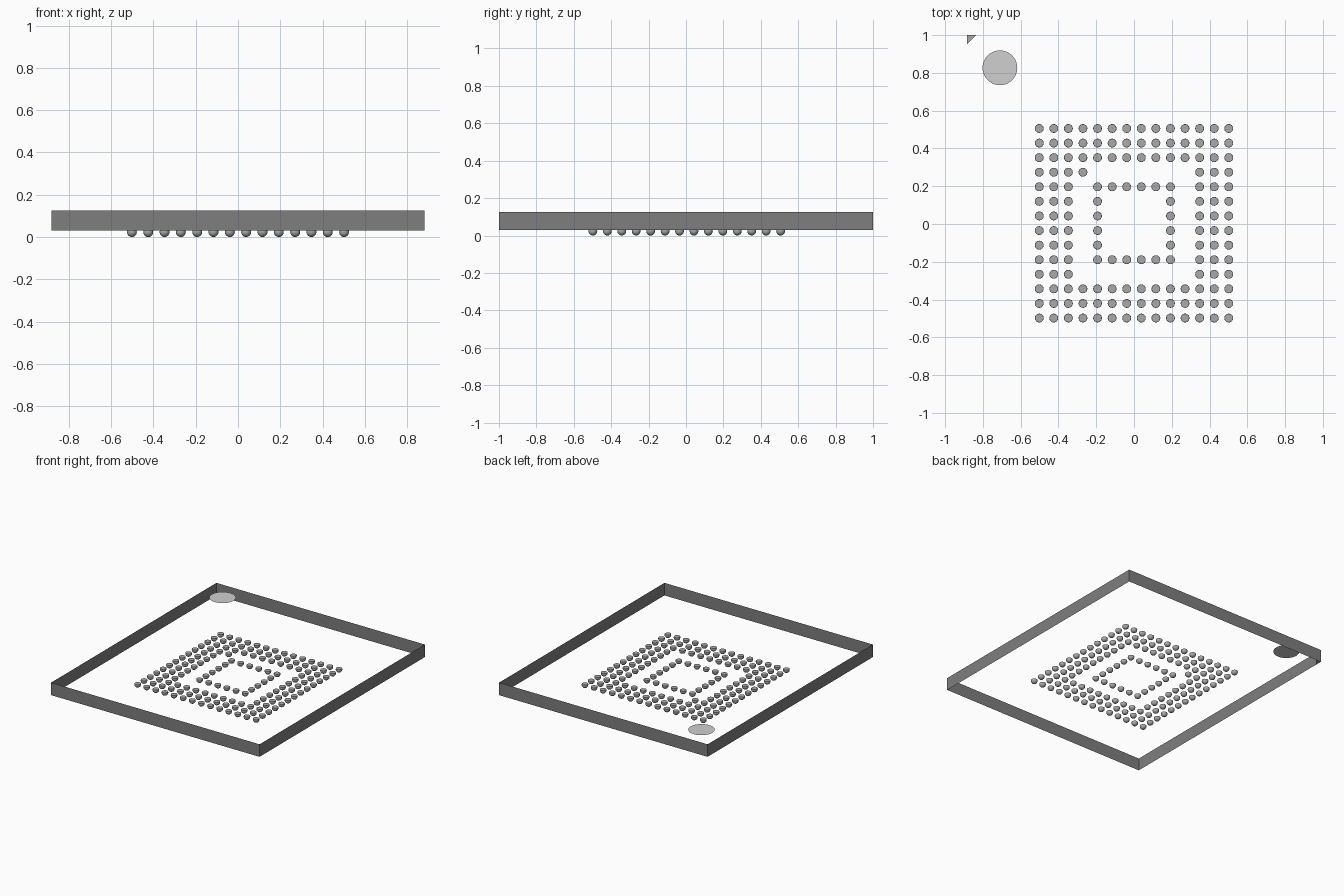
import bpy, bmesh, math

cube = bpy.data.objects.get("Cube")
if cube:
    bpy.data.objects.remove(cube, do_unlink=True)

HALF_X, HALF_Y = 0.883, 1.0      # package half sizes
BASE_Z, TOP_Z = 0.03, 0.126      # package bottom and top
BALL_R = 0.0235
COUNT, PITCH = 14, 0.0772        # ball grid


def material(name, value):
    m = bpy.data.materials.new(name)
    m.use_nodes = True
    colour = (value, value, value, 1)
    m.diffuse_color = colour
    m.node_tree.nodes["Principled BSDF"].inputs["Base Color"].default_value = colour
    return m


dark_grey = material("dark grey", 0.21)
mid_grey = material("mid grey", 0.40)
light_grey = material("light grey", 0.63)


def add_object(name, bm, mat):
    mesh = bpy.data.meshes.new(name)
    bm.to_mesh(mesh)
    bm.free()
    mesh.materials.append(mat)
    ob = bpy.data.objects.new(name, mesh)
    bpy.context.collection.objects.link(ob)
    return ob


def flat_plate(name, points, z, mat):
    bm = bmesh.new()
    bm.faces.new([bm.verts.new((x, y, z)) for x, y in points])
    return add_object(name, bm, mat)


# Package side walls: an open rectangular band
bm = bmesh.new()
corners = [(-HALF_X, -HALF_Y), (HALF_X, -HALF_Y), (HALF_X, HALF_Y), (-HALF_X, HALF_Y)]
low = [bm.verts.new((x, y, BASE_Z)) for x, y in corners]
high = [bm.verts.new((x, y, TOP_Z)) for x, y in corners]
for i in range(4):
    j = (i + 1) % 4
    bm.faces.new((low[i], low[j], high[j], high[i]))
add_object("package_walls", bm, dark_grey)

# Round marker level with the top
circle = [(-0.71 + 0.092 * math.cos(math.tau * i / 40),
           0.827 + 0.092 * math.sin(math.tau * i / 40)) for i in range(40)]
flat_plate("round_marker", circle, TOP_Z, light_grey)

# Small triangular marker in the corner of the underside
flat_plate("corner_marker", [(-HALF_X, HALF_Y), (-HALF_X, HALF_Y - 0.047),
                             (-HALF_X + 0.047, HALF_Y)], BASE_Z, mid_grey)

# One solder ball: a sphere cut flat at the package underside
bm = bmesh.new()
bmesh.ops.create_uvsphere(bm, u_segments=16, v_segments=10, radius=BALL_R)
bmesh.ops.translate(bm, verts=bm.verts, vec=(0, 0, BALL_R))
cut = bmesh.ops.bisect_plane(bm, geom=bm.verts[:] + bm.edges[:] + bm.faces[:],
                             plane_co=(0, 0, BASE_Z), plane_no=(0, 0, 1), clear_outer=True)
rim = [e for e in cut["geom_cut"] if isinstance(e, bmesh.types.BMEdge)]
bmesh.ops.contextual_create(bm, geom=rim)
for f in bm.faces:
    f.smooth = f.normal.z < 0.95
for e in rim:
    e.smooth = False
first_ball = add_object("solder_ball", bm, mid_grey)


def has_ball(row, col):
    outer = min(row, col, COUNT - 1 - row, COUNT - 1 - col) < 3
    inner = max(abs(row - 6.5), abs(col - 6.5)) == 2.5
    index_ball = (row, col) == (3, 3)
    return outer or inner or index_ball


# Outer rings, inner ring and the single index ball
places = [((col - 6.5) * PITCH, (6.5 - row) * PITCH + 0.004)
          for row in range(COUNT) for col in range(COUNT) if has_ball(row, col)]
for n, (x, y) in enumerate(places):
    ball = first_ball
    if n:
        ball = bpy.data.objects.new("solder_ball", first_ball.data)
        bpy.context.collection.objects.link(ball)
    ball.location = (x, y, 0)
